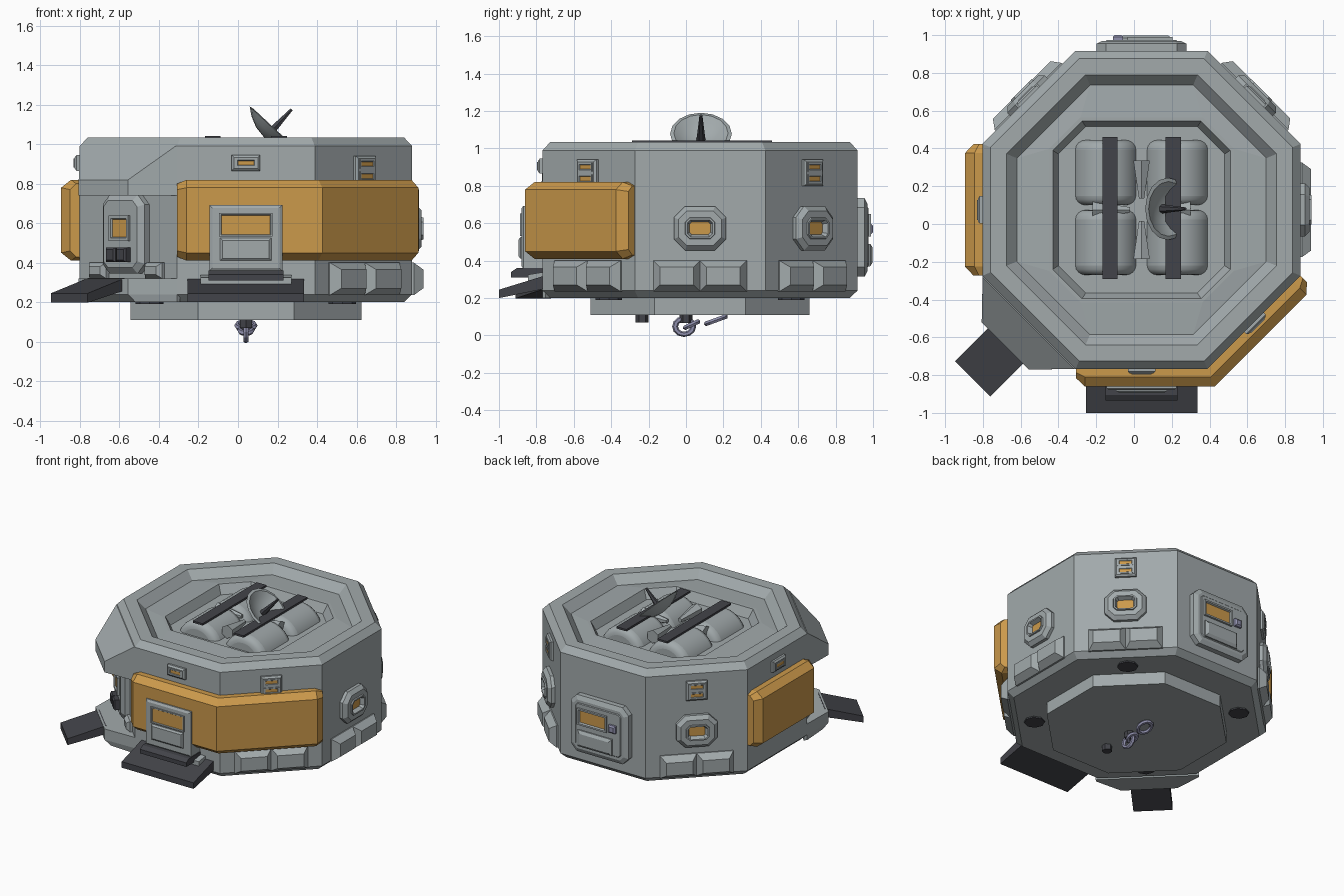
import bpy, bmesh
from math import radians, tan, cos
from mathutils import Matrix, Vector

if "Cube" in bpy.data.objects:
    bpy.data.objects.remove(bpy.data.objects["Cube"])


def material(name, rgb):
    m = bpy.data.materials.new(name)
    m.use_nodes = True
    m.diffuse_color = (*rgb, 1)
    m.node_tree.nodes["Principled BSDF"].inputs["Base Color"].default_value = (*rgb, 1)
    return m


GREY = material("hull grey", (0.36, 0.40, 0.41))
ORANGE = material("panel orange", (0.60, 0.32, 0.07))
DARK = material("dark metal", (0.055, 0.057, 0.067))
LILAC = material("lilac metal", (0.28, 0.28, 0.42))
CENTRE = Vector((0.04, 0.075, 0))
T = tan(radians(22.5))
APO = 0.842


def frame(k):
    """Frame of wall k: x along the wall, -y outward; wall 0 is the front."""
    return Matrix.Translation(CENTRE) @ Matrix.Rotation(radians(45 * k), 4, "Z")


def loft(name, rings, mat, k=0, cap_mat=None):
    """Skin closed rings of (along, out, height) points and cap both ends."""
    bm = bmesh.new()
    loops = [[bm.verts.new((u, -d, z)) for u, d, z in ring] for ring in rings]
    n = len(loops[0])
    for a, b in zip(loops, loops[1:]):
        for i in range(n):
            bm.faces.new((a[i], a[(i + 1) % n], b[(i + 1) % n], b[i]))
    bm.faces.new(loops[0])
    last = bm.faces.new(loops[-1])
    bmesh.ops.recalc_face_normals(bm, faces=bm.faces)
    if cap_mat:
        last.material_index = 1
    bm.transform(frame(k))
    return finish(name, bm, mat, cap_mat)


def finish(name, bm, *mats):
    me = bpy.data.meshes.new(name)
    bm.to_mesh(me)
    bm.free()
    for m in mats:
        if m:
            me.materials.append(m)
    ob = bpy.data.objects.new(name, me)
    bpy.context.collection.objects.link(ob)
    return ob


def smooth(ob):
    bpy.ops.object.select_all(action="DESELECT")
    ob.select_set(True)
    bpy.context.view_layer.objects.active = ob
    bpy.ops.object.shade_smooth_by_angle(angle=radians(40))


def octagon(a, z, diag=None):
    """Octagon ring; diag is the distance to the diagonal sides."""
    s = (diag or a) * 2 ** 0.5 - a
    return [(u, d, z) for u, d in ((s, a), (a, s), (a, -s), (s, -a),
                                   (-s, -a), (-a, -s), (-a, s), (-s, a))]


def plate(name, k, u, z, w, h, corner, steps, mat=GREY, cap=None):
    """Wall plate: outline with clipped corners, stepped by (inset, out)."""
    rings = []
    for inset, out in steps:
        a, b = w / 2 - inset, h / 2 - inset
        c = max(corner - 0.59 * inset, 0.008)
        pts = [(a - c, b), (a, b - c), (a, c - b), (a - c, -b),
               (c - a, -b), (-a, c - b), (-a, b - c), (c - a, b)]
        if not corner:
            pts = [(a, b), (a, -b), (-a, -b), (-a, b)]
        rings.append([(u + p, out, z + q) for p, q in pts])
    return loft(name, rings, mat, k, cap)


def prism(name, k, half, profile, mat):
    return loft(name, [[(u, d, z) for d, z in profile] for u in (-half, half)], mat, k)


# Hull with recessed roof and pit, and the base under it
loft("hull", [octagon(*r) for r in (
    (0.80, 0.20), (APO, 0.24), (APO, 0.99), (0.80, 1.035), (0.715, 1.035),
    (0.66, 0.975), (0.49, 0.985, 0.575), (0.47, 0.985, 0.555), (0.44, 0.92, 0.52))], GREY)
loft("base", [octagon(0.585, z) for z in (0.11, 0.21)], GREY)

# Orange armour panels, skinned along the walls
SECTION = ((0.83, 0.41), (0.885, 0.41), (0.935, 0.45),
           (0.935, 0.78), (0.885, 0.82), (0.83, 0.82))
SMALL = ((0.83, 0.43), (0.86, 0.43), (0.89, 0.46), (0.89, 0.77), (0.86, 0.80), (0.83, 0.80))


def station(section, u, turn):
    rot = Matrix.Rotation(radians(-45 * turn), 3, "Z")
    return [tuple(rot @ Vector((u, d, z))) for d, z in section]


def corner_station():
    return [(d * T, d, z) for d, z in SECTION]


loft("front_armour", [station(SMALL, -0.348, 0), station(SECTION, -0.30, 0), corner_station(),
                      station(SECTION, 0.30, 1), station(SMALL, 0.348, 1)], ORANGE)
loft("side_armour", [station(SMALL, -0.348, 0), station(SECTION, -0.30, 0),
                     station(SECTION, 0.30, 0), station(SMALL, 0.348, 0)], ORANGE, 6)

# Octagonal windows and paired bumpers on the walls
for k in (2, 3, 5):
    plate("window", k, 0, 0.573, 0.28, 0.235, 0.06,
          [(0, 0.83), (0, 0.865), (0.025, 0.89), (0.06, 0.89), (0.062, 0.90),
           (0.072, 0.90), (0.085, 0.87)], cap=ORANGE)
for k in (1, 2, 3, 5):
    for side in (-1, 1):
        plate("bumper", k, side * 0.125, 0.318, 0.25, 0.165, 0,
              [(0, 0.80), (0, 0.85), (0.035, 0.898)])

# Small vents: double on the diagonals, single on front and right
for k, rows in ((0, (0.905,)), (6, (0.905,)), (1, (0.90, 0.838)), (3, (0.90, 0.838)), (5, (0.90, 0.838))):
    mid = sum(rows) / len(rows)
    plate("vent_frame", k, 0, mid, 0.145, 0.08 + 0.062 * (len(rows) - 1), 0,
          [(0, 0.83), (0, 0.857), (0.012, 0.867)])
    for z in rows:
        plate("vent_slot", k, 0, z, 0.105, 0.046, 0,
              [(0, 0.86), (0, 0.872), (0.009, 0.872), (0.012, 0.868)], cap=ORANGE)

# Front door with step and ramp
plate("front_door", 0, 0, 0.525, 0.37, 0.335, 0, [(0, 0.83), (0, 0.945), (0.015, 0.955)])
plate("front_door_window", 0, 0, 0.592, 0.27, 0.12, 0,
      [(0, 0.95), (0, 0.963), (0.008, 0.963), (0.012, 0.957)], cap=ORANGE)
plate("front_door_panel", 0, 0, 0.468, 0.26, 0.115, 0, [(0, 0.95), (0, 0.96), (0.012, 0.97)])
prism("front_step", 0, 0.19, ((0.83, 0.31), (1.01, 0.31), (1.01, 0.34), (0.98, 0.36), (0.83, 0.36)), DARK)
prism("front_step_base", 0, 0.23, ((0.83, 0.26), (0.92, 0.26), (0.92, 0.325), (0.83, 0.34)), GREY)
prism("front_ramp", 0, 0.295, ((0.83, 0.32), (1.075, 0.245), (1.075, 0.20), (0.83, 0.25)), DARK)

# Back hatch
plate("back_hatch", 4, 0, 0.525, 0.475, 0.42, 0.05,
      [(0, 0.83), (0, 0.88), (0.03, 0.895), (0.05, 0.895), (0.055, 0.90)])
plate("back_hatch_window", 4, -0.045, 0.59, 0.24, 0.12, 0,
      [(0, 0.89), (0, 0.915), (0.012, 0.915), (0.018, 0.903)], cap=ORANGE)
plate("back_hatch_panel", 4, -0.02, 0.43, 0.28, 0.12, 0, [(0, 0.89), (0, 0.91), (0.02, 0.923)])
plate("back_hatch_handle", 4, 0.125, 0.57, 0.055, 0.055, 0, [(0, 0.89), (0, 0.915), (0.01, 0.925)], LILAC)


# Corner porch: sloped hood, floor, door and ramp
def porch(z, out=1.02, half=0.177):
    return [(-0.348, 0.82, z), (-0.348, APO, z), (-half, out, z),
            (half, out, z), (0.348, APO, z), (0.348, 0.82, z)]


loft("porch_hood", [porch(0.74), porch(0.82), porch(0.99, 0.847, 0.343)], GREY, 7)
loft("porch_floor", [porch(0.20, 0.98, 0.19), porch(0.24), porch(0.32)], GREY, 7)
plate("porch_door", 7, 0, 0.545, 0.30, 0.40, 0.05, [(0, 0.83), (0, 0.875), (0.03, 0.90)])
plate("porch_door_window", 7, 0, 0.575, 0.14, 0.13, 0,
      [(0, 0.89), (0, 0.915), (0.015, 0.915), (0.02, 0.905)], cap=ORANGE)
for side in (-1, 1):
    plate("porch_door_latch", 7, side * 0.038, 0.44, 0.07, 0.075, 0, [(0, 0.89), (0, 0.93), (0.01, 0.94)], DARK)
    plate("porch_bumper", 7, side * 0.2, 0.36, 0.12, 0.08, 0, [(0, 0.83), (0, 0.86), (0.02, 0.885)])
prism("porch_ramp", 7, 0.132, ((1.0, 0.322), (1.265, 0.245), (1.265, 0.198), (1.0, 0.26)), DARK)


# Roof tanks, struts and rails
def cone(name, mat, r1, r2, depth, matrix, sides=8):
    bm = bmesh.new()
    bmesh.ops.create_cone(bm, cap_ends=True, segments=sides, radius1=r1, radius2=r2,
                          depth=depth, matrix=matrix)
    return finish(name, bm, mat)


lying = Matrix.Rotation(radians(90), 4, "X")
for sx in (-1, 1):
    for sy in (-1, 1):
        spot = CENTRE + Vector((sx * 0.19, sy * 0.185 + 0.012, 0.85))
        tank = cone("tank", GREY, 0.175, 0.175, 0.345, Matrix.Translation(spot) @ lying, 32)
        bev = tank.modifiers.new("rounding", "BEVEL")
        bev.width, bev.segments = 0.05, 4
        smooth(tank)
    x = CENTRE.x + sx * 0.168
    prism("rail", 0, 0.04, ((-0.385, 1.028), (0.365, 1.028), (0.365, 1.042), (-0.385, 1.042)),
          DARK).location.x = x - CENTRE.x
for k in range(0, 8, 2):
    cone("strut", GREY, 0.016, 0.05, 0.2,
         frame(k) @ Matrix.Translation((0, -0.16, 0.975)) @ lying, 6)

# Dish and feed, tilted toward the left side
tilt = Matrix.Translation((0.18, 0.08, 1.078)) @ Matrix.Rotation(radians(43), 4, "Y")
bm = bmesh.new()
profile = ((0.0, -0.065), (0.07, -0.055), (0.125, -0.03), (0.165, 0.0),
           (0.145, 0.005), (0.11, -0.018), (0.06, -0.04), (0.0, -0.048))
pts = [bm.verts.new((r, 0, z)) for r, z in profile]
edges = [bm.edges.new(e) for e in zip(pts, pts[1:])]
bmesh.ops.spin(bm, geom=pts + edges, cent=(0, 0, 0), axis=(0, 0, 1),
               angle=radians(360), steps=16)
bmesh.ops.remove_doubles(bm, verts=bm.verts, dist=0.0005)
bmesh.ops.recalc_face_normals(bm, faces=bm.faces)
bm.transform(tilt)
smooth(finish("dish", bm, GREY))
cone("dish_feed", DARK, 0.024, 0.008, 0.18, tilt @ Matrix.Translation((0, 0, 0.045)), 6)

# Underside pads, plug and hanging links
for k in (1, 3, 5, 7):
    cone("foot_pad", DARK, 0.07, 0.07, 0.02, frame(k) @ Matrix.Translation((0, -0.69, 0.2)))
cone("plug", DARK, 0.035, 0.035, 0.05, Matrix.Translation((0.04, -0.235, 0.095)), 6)
cone("link_mount", DARK, 0.034, 0.034, 0.05, Matrix.Translation((0.04, 0.0, 0.092)), 6)
for y, z, turn, size in ((-0.01, 0.048, 90, 0.042), (0.03, 0.058, 25, 0.03), (0.16, 0.082, 20, 0.045)):
    bpy.ops.mesh.primitive_torus_add(major_segments=12, minor_segments=6, major_radius=size,
                                     minor_radius=0.014, location=(0.04, y, z),
                                     rotation=(radians(turn if turn < 90 else 0), radians(turn if turn == 90 else 0), 0))
    link = bpy.context.object
    link.name = "link"
    link.scale.y = 1.15
    link.data.materials.append(LILAC)
